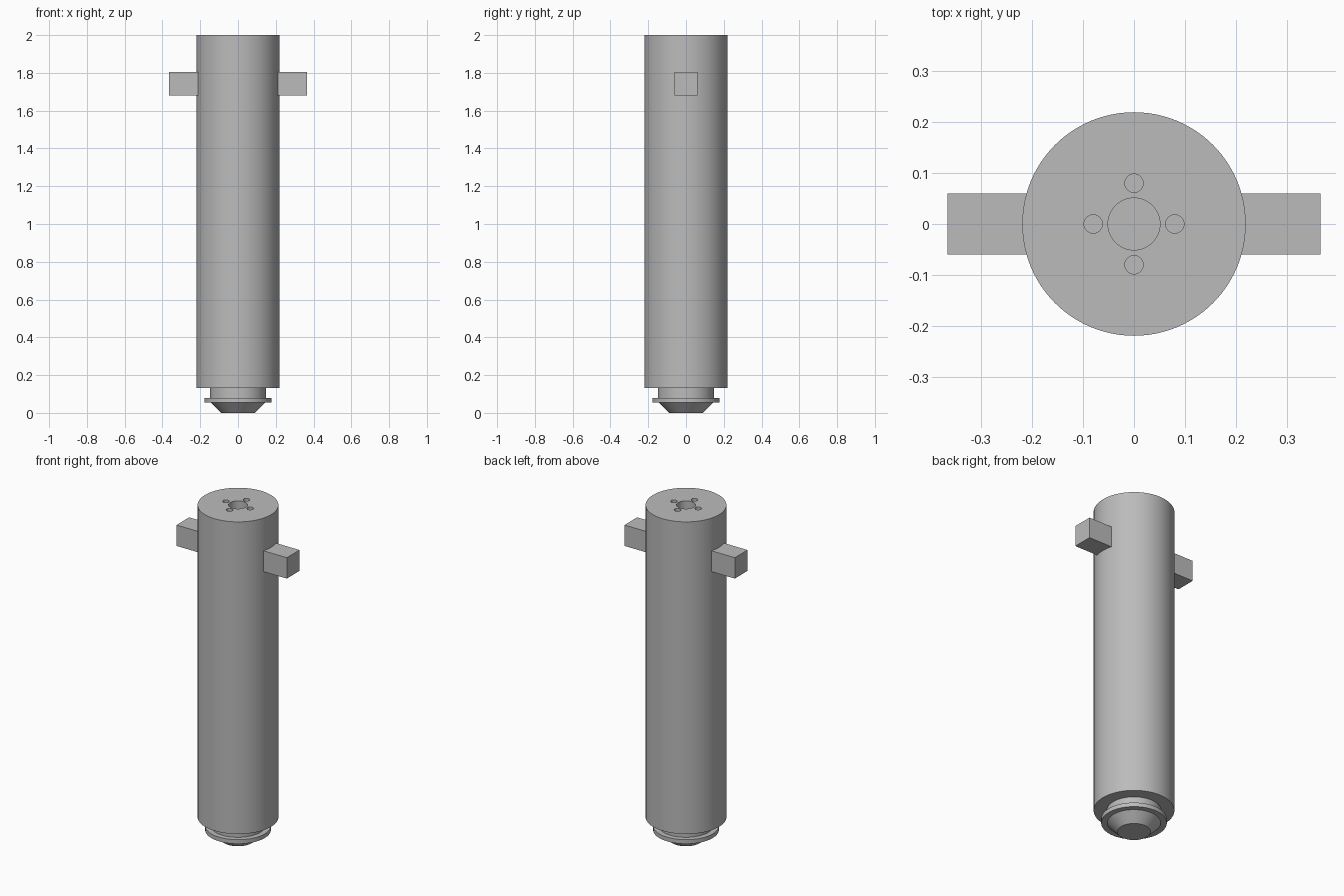
import bpy
from math import cos, sin, pi, radians

cube = bpy.data.objects.get("Cube")
if cube:
    bpy.data.objects.remove(cube, do_unlink=True)

grey = bpy.data.materials.new("plain grey")
grey.use_nodes = True
grey.diffuse_color = (0.5, 0.5, 0.5, 1)
grey.node_tree.nodes["Principled BSDF"].inputs["Base Color"].default_value = (0.5, 0.5, 0.5, 1)


def lathe(name, profile, sides=96):
    """Closed solid turned around z from (radius, height) pairs."""
    verts = [(r * cos(2 * pi * i / sides), r * sin(2 * pi * i / sides), z)
             for r, z in profile for i in range(sides)]
    faces = [(k * sides + i, k * sides + (i + 1) % sides,
              (k + 1) * sides + (i + 1) % sides, (k + 1) * sides + i)
             for k in range(len(profile) - 1) for i in range(sides)]
    faces.append(tuple(reversed(range(sides))))
    faces.append(tuple(range(len(verts) - sides, len(verts))))
    mesh = bpy.data.meshes.new(name)
    mesh.from_pydata(verts, [], faces)
    mesh.materials.append(grey)
    obj = bpy.data.objects.new(name, mesh)
    bpy.context.collection.objects.link(obj)
    return obj


# Barrel with the stepped nose turned in one piece
body = lathe("barrel", [(0.09, 0), (0.145, 0.055), (0.178, 0.055), (0.178, 0.08),
                        (0.148, 0.08), (0.148, 0.133), (0.219, 0.133), (0.219, 2)])

# Centre bore and four small holes sunk into the top
holes = [(0, 0, 0.051)] + [(0.08 * cos(k * pi / 2), 0.08 * sin(k * pi / 2), 0.018)
                           for k in range(4)]
for n, (x, y, r) in enumerate(holes):
    cutter = lathe(f"hole_cutter_{n}", [(r, 1.9), (r, 2.1)], 48)
    cutter.location = (x, y, 0)
    cutter.hide_render = True
    cut = body.modifiers.new(f"hole_{n}", 'BOOLEAN')
    cut.operation, cut.object, cut.solver = 'DIFFERENCE', cutter, 'EXACT'

# Bake the holes, then discard the cutters
bpy.context.view_layer.update()
bpy.ops.object.select_all(action='DESELECT')
bpy.context.view_layer.objects.active = body
body.select_set(True)
for modifier in list(body.modifiers):
    bpy.ops.object.modifier_apply(modifier=modifier.name)
for obj in [o for o in bpy.data.objects if o.name.startswith("hole_cutter")]:
    bpy.data.objects.remove(obj, do_unlink=True)
bpy.ops.object.shade_smooth_by_angle(angle=radians(30))

# Square side lugs
for side, name in ((1, "left_lug"), (-1, "right_lug")):
    bpy.ops.mesh.primitive_cube_add(size=1, location=(side * 0.2825, 0, 1.742))
    lug = bpy.context.object
    lug.name = name
    lug.scale = (0.165, 0.12, 0.125)
    lug.data.materials.append(grey)
